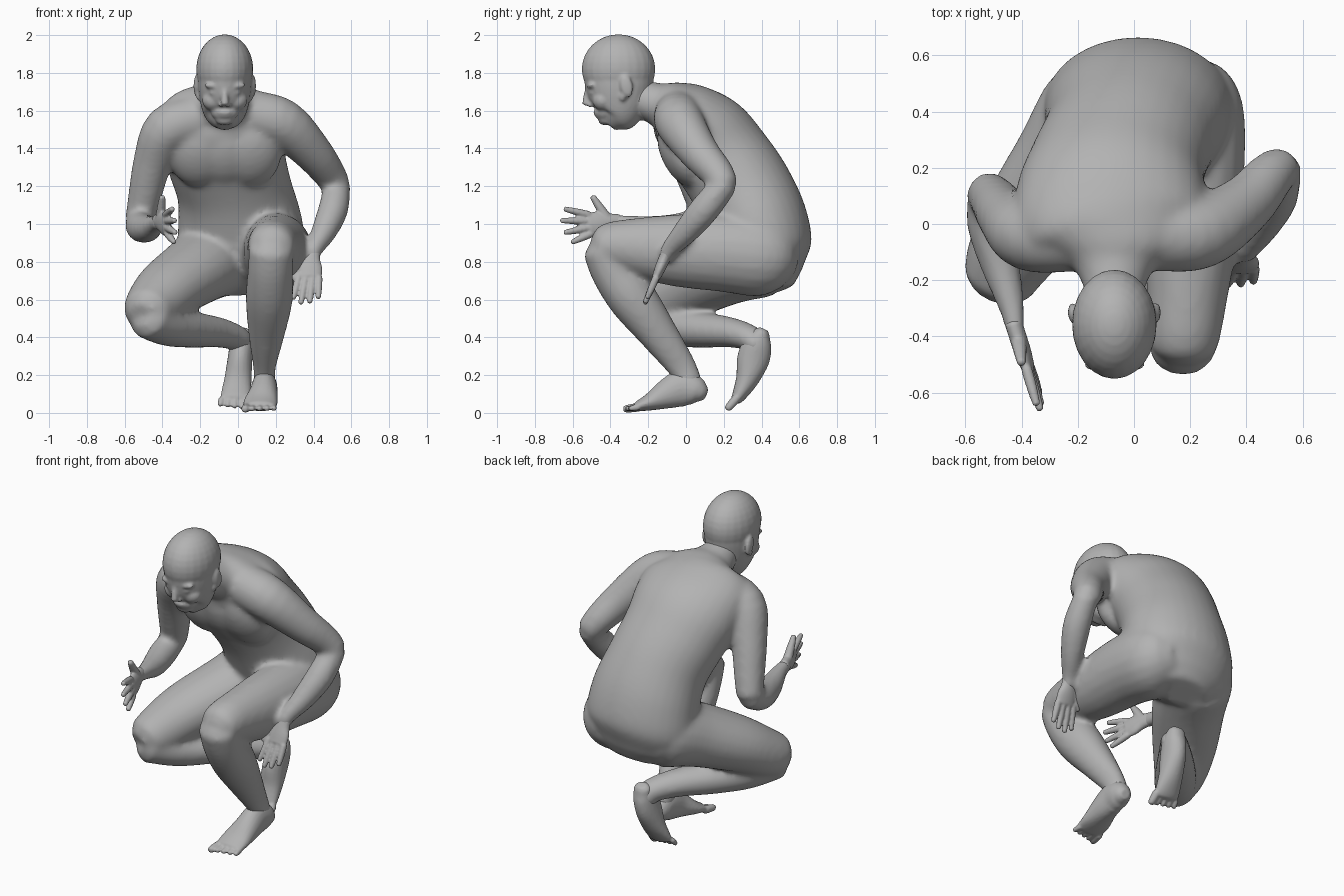
import bpy, bmesh, math
from mathutils import Vector, Matrix

cube = bpy.data.objects.get("Cube")
if cube:
    bpy.data.objects.remove(cube)

skin = bpy.data.materials.new("grey_skin")
skin.use_nodes = True
grey = (0.45, 0.45, 0.45, 1)
skin.diffuse_color = grey
skin.node_tree.nodes["Principled BSDF"].inputs["Base Color"].default_value = grey

X, Y, Z = Vector((1, 0, 0)), Vector((0, 1, 0)), Vector((0, 0, 1))


def spline(stations, steps):
    """Catmull-Rom interpolation of stations (x, y, z, half width, half depth)."""
    pts = [Vector(s if len(s) == 5 else (*s, s[3])) for s in stations]
    pts = [2 * pts[0] - pts[1]] + pts + [2 * pts[-1] - pts[-2]]
    out = []
    for a, b, c, d in zip(pts, pts[1:], pts[2:], pts[3:]):
        for k in range(steps):
            t = k / steps
            out.append((2 * b + (c - a) * t + (2 * a - 5 * b + 4 * c - d) * t ** 2
                        + (3 * b - a - 3 * c + d) * t ** 3) / 2)
    return out + [pts[-2]]


def tube(bm, stations, side=X, steps=4, sides=20):
    """Closed loft of elliptical rings; half width runs along the side vector."""
    path = spline(stations, steps)
    centres = [Vector(p[:3]) for p in path]
    rings = []

    def ring(centre, tangent, a, b):
        u = (side - tangent * side.dot(tangent)).normalized()
        v = tangent.cross(u)
        turn = [math.tau * k / sides for k in range(sides)]
        rings.append([bm.verts.new(centre + u * a * math.cos(t) + v * b * math.sin(t)) for t in turn])

    last = len(path) - 1
    for i, p in enumerate(path):
        tangent = (centres[min(i + 1, last)] - centres[max(i - 1, 0)]).normalized()
        a, b = max(p[3], 0.004), max(p[4], 0.004)
        tip = min(a, b) * 0.4
        if i == 0:
            ring(centres[i] - tangent * tip, tangent, a * 0.6, b * 0.6)
        ring(centres[i], tangent, a, b)
        if i == last:
            ring(centres[i] + tangent * tip, tangent, a * 0.6, b * 0.6)
    for r, s in zip(rings, rings[1:]):
        for k in range(sides):
            j = (k + 1) % sides
            bm.faces.new((r[k], r[j], s[j], s[k]))
    bm.faces.new(rings[0][::-1])
    bm.faces.new(rings[-1])


def blob(bm, centre, radii, tilt=0, axis="X"):
    """Ellipsoid."""
    m = (Matrix.Translation(centre) @ Matrix.Rotation(math.radians(tilt), 4, axis)
         @ Matrix.Diagonal((*radii, 1)))
    bmesh.ops.create_uvsphere(bm, u_segments=24, v_segments=16, radius=1, matrix=m)


def finish(name, bm, voxel, smoothing):
    """Fuse the overlapping volumes into one smooth skin."""
    bmesh.ops.recalc_face_normals(bm, faces=bm.faces)
    mesh = bpy.data.meshes.new(name)
    bm.to_mesh(mesh)
    bm.free()
    obj = bpy.data.objects.new(name, mesh)
    bpy.context.collection.objects.link(obj)
    mesh.materials.append(skin)
    fuse = obj.modifiers.new("fuse", "REMESH")
    fuse.mode, fuse.voxel_size, fuse.use_smooth_shade = "VOXEL", voxel, True
    relax = obj.modifiers.new("relax", "SMOOTH")
    relax.factor, relax.iterations = 0.5, smoothing


# Torso: curled spine from pelvis to neck
body = bmesh.new()
tube(body, [(.03, .455, .71, .26, .165), (.02, .42, .83, .335, .25), (.01, .38, 1, .33, .268),
            (-.02, .3, 1.18, .305, .265), (-.06, .2, 1.335, .315, .258), (-.08, .1, 1.46, .34, .25),
            (-.08, -.01, 1.56, .34, .205), (-.07, -.085, 1.61, .26, .155), (-.07, -.15, 1.635, .15, .115),
            (-.07, -.24, 1.665, .105, .1), (-.07, -.3, 1.69, .095, .095)], steps=6, sides=32)
for x in (-.2, -.07, .06):
    blob(body, (x, -.022, 1.375), (.17, .11, .195), 26)

# Arms
tube(body, [(-.2, -.04, 1.56, .13), (-.37, -.04, 1.5, .13), (-.45, .02, 1.33, .105),
            (-.495, .08, 1.14, .088), (-.52, .11, 1.03, .078)], Y)
tube(body, [(-.52, .12, 1.03, .07), (-.515, 0, .985, .08), (-.475, -.15, .975, .07),
            (-.435, -.3, 1, .046), (-.42, -.4, 1.01, .03, .044)])
tube(body, [(.08, -.04, 1.58, .13), (.24, -.03, 1.53, .13), (.395, .07, 1.38, .105),
            (.48, .165, 1.27, .088), (.525, .205, 1.2, .075)], Y)
tube(body, [(.525, .205, 1.21, .07), (.505, .1, 1.08, .08), (.455, 0, .96, .068),
            (.4, -.09, .86, .046), (.385, -.11, .81, .045, .03)])

# Raised leg, starting inside the buttock
tube(body, [(.15, .5, .82, .17, .165), (.185, .4, .83, .205, .215), (.205, .2, .85, .19, .21),
            (.2, -.05, .86, .17, .192), (.19, -.25, .875, .145, .16), (.18, -.385, .885, .13, .13),
            (.175, -.445, .87, .118, .108)])
tube(body, [(.175, -.445, .87, .118, .105), (.17, -.385, .74, .12, .115), (.165, -.28, .6, .125, .128),
            (.15, -.14, .41, .095, .102), (.14, -.02, .24, .06, .077), (.14, .02, .15, .06, .07)])

# Lowered leg, starting inside the buttock
tube(body, [(-.07, .5, .82, .17, .165), (-.12, .4, .82, .21, .215), (-.22, .22, .755, .185, .21),
            (-.36, .02, .66, .163, .187), (-.44, -.11, .58, .147, .158), (-.485, -.205, .53, .128, .13)], Z)
tube(body, [(-.48, -.205, .51, .117, .115), (-.37, -.075, .46, .107, .122), (-.24, .08, .44, .096, .112),
            (-.1, .24, .425, .08, .09), (0, .35, .39, .067, .077), (.02, .38, .34, .06, .07)], Z)
finish("body", body, .016, 10)

# Head: skull, jaw, features and ears
head = bmesh.new()
mid = -.07
blob(head, (mid, -.357, 1.82), (.151, .195, .184))
tube(head, [(mid, -.355, 1.8, .143, .188), (mid, -.355, 1.72, .141, .178),
            (mid, -.355, 1.64, .129, .155), (mid, -.365, 1.58, .11, .118),
            (mid, -.39, 1.545, .074, .07)], sides=32)
tube(head, [(mid, -.19, 1.635, .098), (mid, -.28, 1.67, .102)])
blob(head, (mid, -.432, 1.597), (.075, .052, .055))
tube(head, [(mid, -.52, 1.72, .014), (mid, -.527, 1.67, .018), (mid, -.53, 1.636, .022, .02)])
blob(head, (mid, -.478, 1.591), (.038, .014, .009))
blob(head, (mid, -.471, 1.573), (.032, .014, .009))
blob(head, (mid, -.43, 1.55), (.05, .034, .027))
for s in (-1, 1):
    blob(head, (mid + s * .055, -.5, 1.73), (.055, .025, .018), s * -6, "Y")
    blob(head, (mid + s * .05, -.5, 1.695), (.03, .014, .013))
    blob(head, (mid + s * .06, -.44, 1.655), (.06, .055, .055))
    blob(head, (mid + s * .018, -.505, 1.63), (.014, .018, .012))
    blob(head, (mid + s * .15, -.315, 1.73), (.015, .034, .06), 12)
    blob(head, (mid + s * .14, -.335, 1.675), (.012, .018, .022))
finish("head", head, .009, 4)


def hand(name, wrist, tip, thumb_way, fan, thumb_angle):
    """Flat palm, four fanned fingers and a thumb."""
    bm = bmesh.new()
    wrist, tip = Vector(wrist), Vector(tip)
    size = (tip - wrist).length
    ahead = (tip - wrist).normalized()
    across = (thumb_way - ahead * thumb_way.dot(ahead)).normalized()

    def at(along, over):
        return wrist + (ahead * along + across * over) * size

    def digit(root, way, radii):
        stations = [(*(root + way * k / 2), r) for k, r in enumerate(radii)]
        tube(bm, stations, across, sides=12)

    tube(bm, [(*at(-.1, 0), .04, .031), (*at(.12, .01), .048, .031), (*at(.3, 0), .064, .029),
              (*at(.48, -.01), .064, .023)], across)
    for k, reach in enumerate((.46, .53, .49, .39)):
        slot = 1.5 - k
        angle = math.radians(slot * fan)
        way = (ahead * math.cos(angle) + across * math.sin(angle)) * reach * size
        digit(at(.46, slot * .115), way, (.02, .019, .014))
    angle = math.radians(thumb_angle)
    way = (ahead * math.cos(angle) + across * math.sin(angle)) * size * .44
    digit(at(.14, .1), way, (.028, .023, .016))
    finish(name, bm, .007, 2)


hand("right_hand", (-.42, -.38, 1.01), (-.33, -.66, .985), Z - X * .12, 12, 62)
hand("left_hand", (.395, -.1, .85), (.355, -.22, .575), -X, 4, 26)


def foot(name, sections, toe_root, toe_tip, inner):
    """Lofted foot with five toes, the big toe on the inner side."""
    bm = bmesh.new()
    tube(bm, sections)
    root, tip = Vector(toe_root), Vector(toe_tip)
    for k in range(5):
        shift = X * inner * (.068 - k * .035)
        start = root + shift
        end = root.lerp(tip, 1 - k * .09) + shift * 1.1
        r = .024 if k == 0 else .017
        tube(bm, [(*start, r), (*start.lerp(end, .6), r * .95), (*end, r * .8)], sides=12)
    finish(name, bm, .008, 3)


foot("left_foot", [(.15, .09, .105, .047, .047), (.145, .05, .12, .064, .077), (.14, -.02, .13, .068, .097),
                   (.135, -.1, .1, .076, .08), (.12, -.19, .058, .09, .047), (.115, -.26, .034, .088, .026)],
     (.115, -.25, .03), (.11, -.325, .02), -1)
foot("right_foot", [(.02, .405, .43, .05, .04), (.02, .38, .37, .062, .076), (.01, .355, .28, .066, .086),
                    (0, .325, .18, .072, .062), (-.01, .285, .1, .08, .04), (-.015, .265, .07, .078, .03)],
     (-.015, .265, .075), (-.015, .22, .022), 1)
